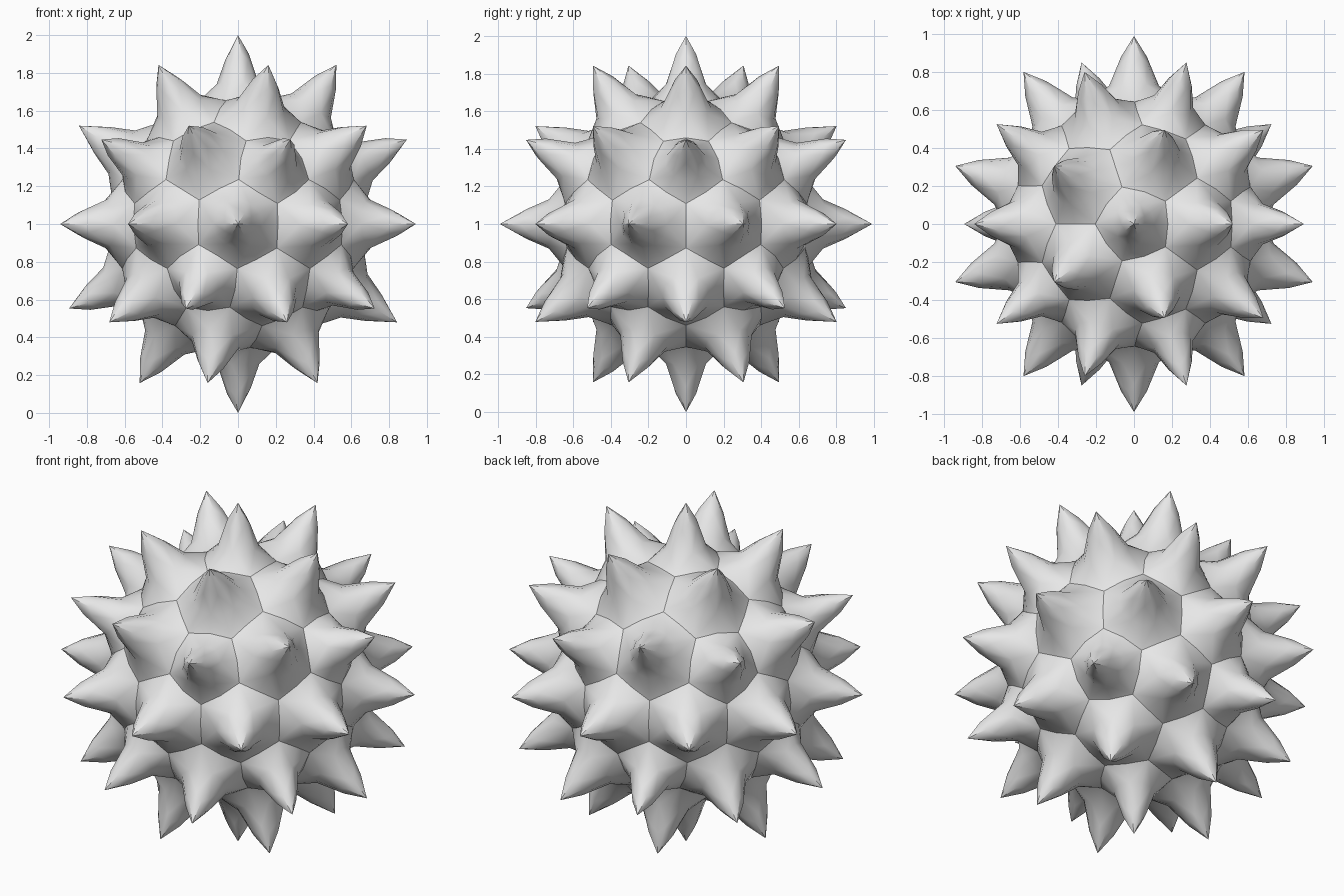
import bpy, bmesh, math
from mathutils import Vector

cube = bpy.data.objects.get("Cube")
if cube:
    bpy.data.objects.remove(cube, do_unlink=True)

BODY_RADIUS = 0.715
# sides of a spike: (tip radius, share of apex height kept after smoothing)
SPIKES = {5: (1.0, 8 / 15), 6: (0.99, 19 / 33)}

# Ball: a geodesic sphere with each corner cut off to leave a spike base
bm = bmesh.new()
bmesh.ops.create_icosphere(bm, subdivisions=2, radius=BODY_RADIUS)
directions = [v.co.normalized() for v in bm.verts]
bmesh.ops.bevel(bm, geom=bm.verts[:], offset=100 / 3, offset_type='PERCENT',
                segments=1, profile=0.5, affect='VERTICES', clamp_overlap=False)
bm.normal_update()


def spike_axis(face):
    centre = face.calc_center_median().normalized()
    best = max(directions, key=centre.dot)
    return best if best.dot(centre) > 0.995 else None


# Spikes: raise a point over every base
bases = [(f, spike_axis(f)) for f in bm.faces]
for face, axis in [b for b in bases if b[1] is not None]:
    tip_radius, keep = SPIKES[len(face.verts)]
    base = sum(v.co.dot(axis) for v in face.verts) / len(face.verts)
    apex = bmesh.ops.poke(bm, faces=[face])["verts"][0]
    apex.co = axis * (base + (tip_radius - base) / keep)

bmesh.ops.translate(bm, verts=bm.verts[:], vec=Vector((0, 0, 1)))
bmesh.ops.recalc_face_normals(bm, faces=bm.faces[:])
mesh = bpy.data.meshes.new("spiked_ball")
bm.to_mesh(mesh)
bm.free()
ball = bpy.data.objects.new("spiked_ball", mesh)
bpy.context.collection.objects.link(ball)

# Soften the spike roots, keep the ridges crisp
bpy.ops.object.select_all(action='DESELECT')
ball.select_set(True)
bpy.context.view_layer.objects.active = ball
soften = ball.modifiers.new("soften", 'SUBSURF')
soften.levels = soften.render_levels = 1
bpy.ops.object.modifier_apply(modifier=soften.name)
bpy.ops.object.shade_smooth_by_angle(angle=math.radians(40))

# Plain grey
grey = bpy.data.materials.new("light_grey")
grey.use_nodes = True
colour = (0.8, 0.8, 0.8, 1)
grey.diffuse_color = colour
grey.node_tree.nodes["Principled BSDF"].inputs["Base Color"].default_value = colour
ball.data.materials.append(grey)
